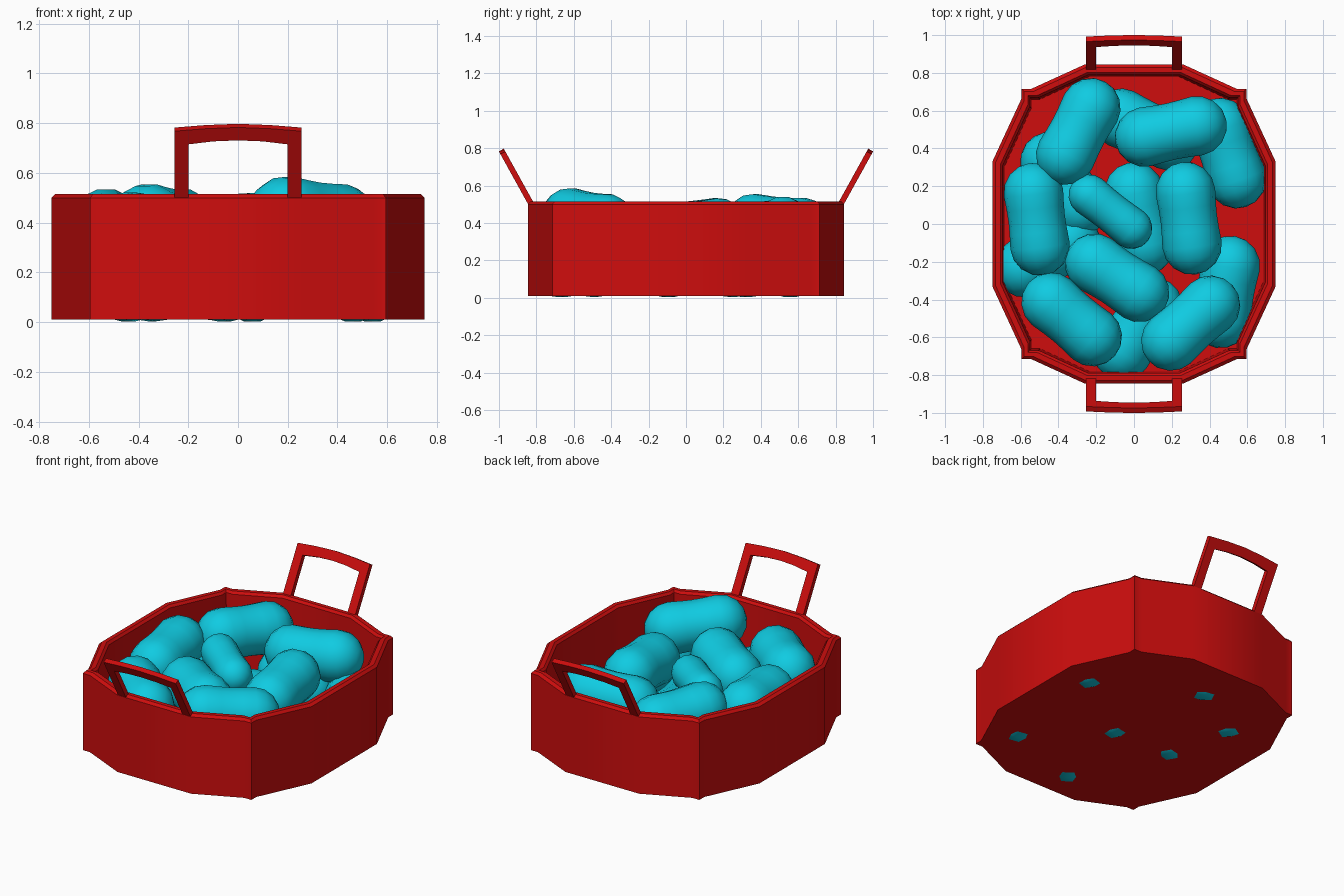
import bpy, bmesh, math
from mathutils import Vector, Matrix

if "Cube" in bpy.data.objects:
    bpy.data.objects.remove(bpy.data.objects["Cube"])


def material(name, color):
    m = bpy.data.materials.new(name)
    m.diffuse_color = (*color, 1)
    m.use_nodes = True
    m.node_tree.nodes["Principled BSDF"].inputs["Base Color"].default_value = m.diffuse_color
    return m


RED = material("red", (0.62, 0.004, 0.004))
CYAN = material("cyan", (0.005, 0.6, 0.76))


def finish(bm, name, mat, angle):
    bmesh.ops.recalc_face_normals(bm, faces=bm.faces)
    me = bpy.data.meshes.new(name)
    bm.to_mesh(me)
    bm.free()
    ob = bpy.data.objects.new(name, me)
    bpy.context.collection.objects.link(ob)
    me.materials.append(mat)
    bpy.ops.object.select_all(action='DESELECT')
    ob.select_set(True)
    bpy.context.view_layer.objects.active = ob
    bpy.ops.object.shade_smooth_by_angle(angle=math.radians(angle))
    return ob


def bridge(bm, a, b):
    n = len(a)
    for i in range(n):
        bm.faces.new((a[i], a[(i + 1) % n], b[(i + 1) % n], b[i]))


# Basket: one quarter outline mirrored round, with small square corner ribs
quarter = [(0.75, 0.33), (0.595, 0.665), (0.595, 0.715), (0.545, 0.715), (0.26, 0.845)]
outline = (quarter + [(-x, y) for x, y in reversed(quarter)]
           + [(-x, -y) for x, y in quarter] + [(x, -y) for x, y in reversed(quarter)])
levels = [(0, 0.01), (0, 0.5), (0.016, 0.515), (0.042, 0.515), (0.055, 0.5), (0.065, 0.03)]
bm = bmesh.new()
rings = []
for d, z in levels:
    rings.append([bm.verts.new((x * (1 - d / 0.75), y * (1 - d / 0.845), z)) for x, y in outline])
for a, b in zip(rings, rings[1:]):
    bridge(bm, a, b)
bm.faces.new(rings[0])
bm.faces.new(rings[-1])
finish(bm, "basket", RED, 30)


# Handles: arched frames leaning outwards at both ends
def handle(name, side):
    outer = [(-0.255, 0.49), (-0.255, 0.775), (-0.13, 0.785), (0, 0.79)]
    inner = [(-0.2, 0.49), (-0.2, 0.722), (-0.1, 0.734), (0, 0.738)]
    outer += [(-x, z) for x, z in reversed(outer[:-1])]
    inner += [(-x, z) for x, z in reversed(inner[:-1])]
    bm = bmesh.new()

    def vert(p, off):
        y = 0.827 + (p[1] - 0.5) * 0.553 + off * 0.875
        return bm.verts.new((p[0], side * y, p[1] - off * 0.485))

    sections = [[vert(o, 0.015), vert(i, 0.015), vert(i, -0.015), vert(o, -0.015)]
                for o, i in zip(outer, inner)]
    for a, b in zip(sections, sections[1:]):
        bridge(bm, a, b)
    bm.faces.new(sections[0])
    bm.faces.new(sections[-1])
    finish(bm, name, RED, 30)


handle("front_handle", -1)
handle("back_handle", 1)


# Pillow-like capsules: lathed rounded profile with a slight waist
def capsule(name, x, y, z, heading, tilt, radius=0.158, spine=0.285):
    h = spine / 2
    cap = [(h + radius * math.sin(t), radius * math.cos(t))
           for t in (math.radians(a) for a in (68, 45, 22, 0))]
    half = cap + [(h * 0.45, radius * 0.965)]
    profile = half + [(0, radius * 0.95)] + [(-a, r) for a, r in reversed(half)]
    bm = bmesh.new()
    n = 14
    rows = [[bm.verts.new((a, r * math.cos(2 * math.pi * k / n), r * math.sin(2 * math.pi * k / n)))
             for k in range(n)] for a, r in profile]
    for a, b in zip(rows, rows[1:]):
        bridge(bm, a, b)
    for row, s in ((rows[0], 1), (rows[-1], -1)):
        tip = bm.verts.new((s * (h + radius), 0, 0))
        for k in range(n):
            bm.faces.new((row[k], row[(k + 1) % n], tip))
    bm.transform(Matrix.Translation((x, y, z)) @ Matrix.Rotation(math.radians(heading), 4, 'Z')
                 @ Matrix.Rotation(math.radians(-tilt), 4, 'Y'))
    finish(bm, name, CYAN, 80)


# Upper layer: x, y, z, heading, upward tilt
upper = [
    (-0.295, 0.49, 0.39, 62, -4), (0.195, 0.49, 0.375, 12, 4), (-0.515, 0.025, 0.37, 97, 4),
    (-0.33, -0.505, 0.36, -40, -3), (-0.09, -0.285, 0.355, -33, 3), (0.3, -0.525, 0.415, 42, -6),
    (0.29, 0.03, 0.365, 97, 5)]
for i, p in enumerate(upper):
    capsule(f"upper_capsule_{i + 1}", *p)
capsule("small_capsule", -0.125, 0.065, 0.39, -38, -4, 0.11, 0.285)

# Lower layer, just touching through the floor
lower = [
    (0.5, 0.375, 108, 4), (0.485, -0.36, 80, 4), (0.02, -0.555, 55, 4), (0.03, 0.03, 102, 4),
    (-0.37, 0.21, 122, -4), (-0.46, -0.16, 30, -4), (0.06, 0.5, -25, 4)]
for i, (x, y, heading, tilt) in enumerate(lower):
    capsule(f"lower_capsule_{i + 1}", x, y, 0.167, heading, tilt)
